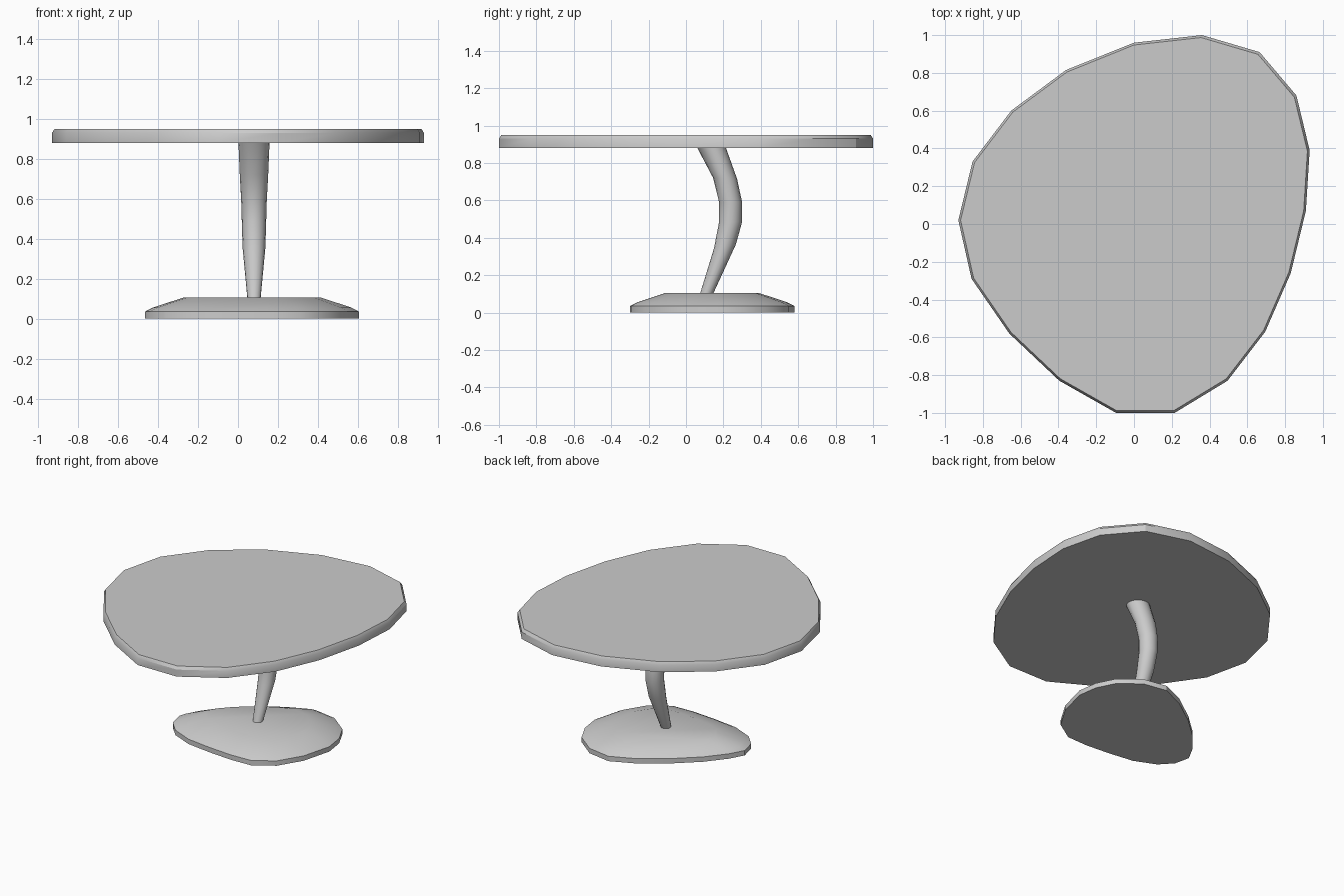
import bpy, bmesh, math

if "Cube" in bpy.data.objects:
    bpy.data.objects.remove(bpy.data.objects["Cube"])


def loft(name, rings):
    """Skin matching rings of points and cap both ends."""
    bm = bmesh.new()
    loops = [[bm.verts.new(p) for p in ring] for ring in rings]
    n = len(loops[0])
    for a, b in zip(loops, loops[1:]):
        for i in range(n):
            j = (i + 1) % n
            bm.faces.new((a[i], a[j], b[j], b[i]))
    bm.faces.new(loops[0][::-1])
    bm.faces.new(loops[-1])
    bmesh.ops.recalc_face_normals(bm, faces=bm.faces)
    mesh = bpy.data.meshes.new(name)
    bm.to_mesh(mesh)
    bm.free()
    obj = bpy.data.objects.new(name, mesh)
    bpy.context.collection.objects.link(obj)
    bpy.ops.object.select_all(action='DESELECT')
    obj.select_set(True)
    bpy.context.view_layer.objects.active = obj
    bpy.ops.object.shade_smooth_by_angle(angle=math.radians(32))
    return obj


def scaled(outline, centre, sx, sy, z):
    cx, cy = centre
    return [(cx + (x - cx) * sx, cy + (y - cy) * sy, z) for x, y in outline]


# Tabletop: egg-shaped slab with a small chamfer on the upper edge
top = [(.93, .39), (.86, .68), (.665, .91), (.36, 1), (0, .96), (-.36, .815),
       (-.65, .60), (-.855, .33), (-.93, .02), (-.86, -.29), (-.66, -.58),
       (-.395, -.83), (-.095, -1), (.215, -1), (.495, -.83), (.695, -.57),
       (.83, -.26), (.91, .07)]
loft("tabletop", [scaled(top, (0, 0), s, s, z)
                  for s, z in ((1, .88), (1, .93), (.987, .95))])

# Base: smaller egg with an upright rim and a shallow domed top
foot = [(.605, .17), (.585, .31), (.52, .44), (.38, .55), (.21, .58), (.04, .505),
        (-.15, .37), (-.30, .235), (-.41, .10), (-.465, 0), (-.44, -.11),
        (-.36, -.195), (-.21, -.26), (-.03, -.285), (.15, -.30), (.31, -.295),
        (.45, -.205), (.55, -.04)]
loft("base", [scaled(foot, (.075, .14), sx, sy, z)
              for sx, sy, z in ((1, 1, 0), (1, 1, .035), (.93, .91, .055),
                                (.645, .565, .105))])

# Stem: curved, tapering; each ring runs from a left (y, z) to a right (y, z)
profile = [(.075, .10, .145, .10, .033), (.15, .345, .267, .365, .057),
           (.177, .485, .30, .485, .061), (.177, .59, .30, .59, .064),
           (.145, .72, .273, .715, .071), (.058, .885, .212, .885, .078)]
rings = []
for y0, z0, y1, z1, r in profile:
    ring = []
    for i in range(16):
        a = 2 * math.pi * i / 16
        t = (1 + math.sin(a)) / 2
        ring.append((.08 + r * math.cos(a), y0 + (y1 - y0) * t, z0 + (z1 - z0) * t))
    rings.append(ring)
loft("stem", rings)
